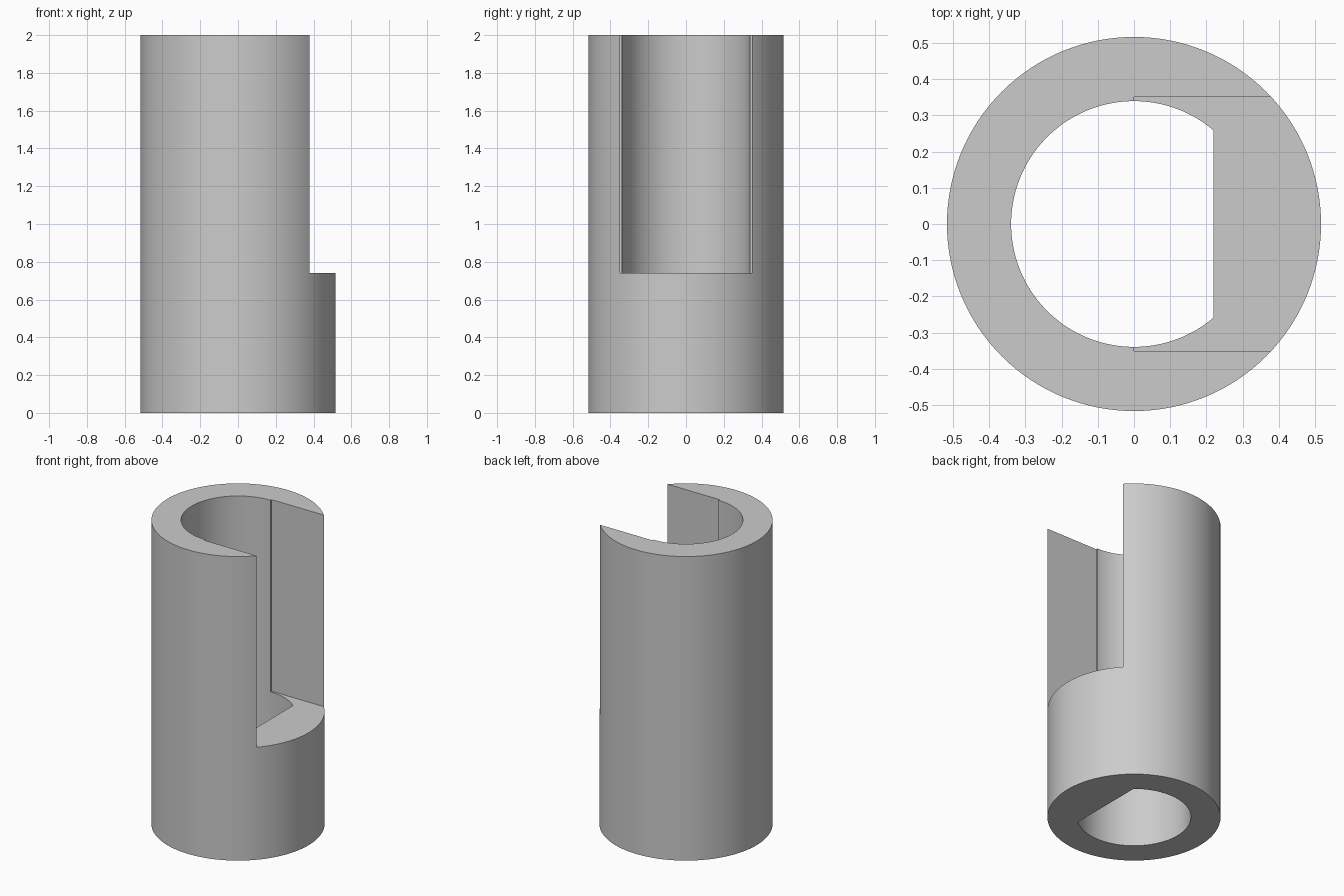
import bpy
import bmesh
from math import acos, cos, sin, pi, radians

OUTER, BORE, FLAT_X = 0.516, 0.339, 0.22
HEIGHT, LEDGE, SLOT = 2.0, 0.74, 0.35

cube = bpy.data.objects.get("Cube")
if cube:
    bpy.data.objects.remove(cube, do_unlink=True)

metal = bpy.data.materials.new("plain_grey")
metal.use_nodes = True
grey = (0.6, 0.6, 0.6, 1)
metal.diffuse_color = grey
metal.node_tree.nodes["Principled BSDF"].inputs["Base Color"].default_value = grey


def arc(radius, start, end, steps):
    angles = [start + (end - start) * i / steps for i in range(steps + 1)]
    return [(radius * cos(a), radius * sin(a)) for a in angles]


def prism(name, outline, bottom, top):
    """Extrude a flat outline upward into a closed solid."""
    bm = bmesh.new()
    base = bm.faces.new([bm.verts.new((x, y, bottom)) for x, y in outline])
    extruded = bmesh.ops.extrude_face_region(bm, geom=[base], use_keep_orig=True)
    raised = [v for v in extruded["geom"] if isinstance(v, bmesh.types.BMVert)]
    bmesh.ops.translate(bm, verts=raised, vec=(0, 0, top - bottom))
    bmesh.ops.recalc_face_normals(bm, faces=bm.faces)
    mesh = bpy.data.meshes.new(name)
    bm.to_mesh(mesh)
    bm.free()
    mesh.materials.append(metal)
    obj = bpy.data.objects.new(name, mesh)
    bpy.context.collection.objects.link(obj)
    return obj


# Round sleeve body
sleeve = prism("sleeve", arc(OUTER, 0, 2 * pi, 128)[:-1], 0, HEIGHT)

# D-shaped bore through the whole length
corner = acos(FLAT_X / BORE)
bore = prism("bore_cutter", arc(BORE, corner, 2 * pi - corner, 96), -0.1, HEIGHT + 0.1)

# Side slot, open at the top and on the right of the grid
slot = prism("slot_cutter", [(0, -SLOT), (1, -SLOT), (1, SLOT), (0, SLOT)],
             LEDGE, HEIGHT + 0.1)

bpy.ops.object.select_all(action="DESELECT")
bpy.context.view_layer.objects.active = sleeve
sleeve.select_set(True)
for cutter in (bore, slot):
    cutter.hide_render = True
    cut = sleeve.modifiers.new(cutter.name, "BOOLEAN")
    cut.operation = "DIFFERENCE"
    cut.solver = "EXACT"
    cut.object = cutter
    bpy.ops.object.modifier_apply(modifier=cut.name)
    bpy.data.objects.remove(cutter, do_unlink=True)

bpy.ops.object.shade_smooth_by_angle(angle=radians(30))
